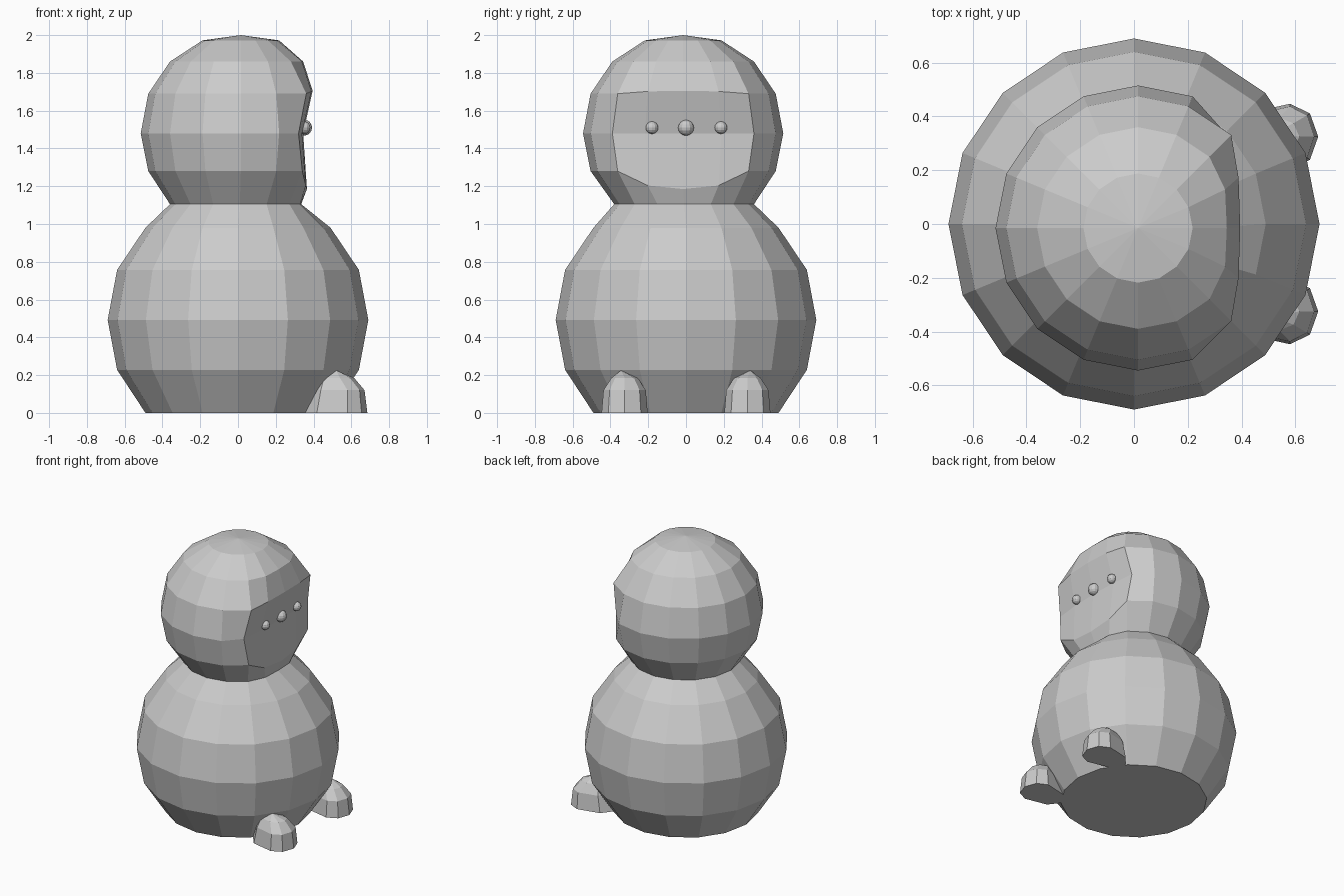
import bpy, bmesh
from math import sin, cos, pi

if "Cube" in bpy.data.objects:
    bpy.data.objects.remove(bpy.data.objects["Cube"])

SEG = 16


def finish(bm, name):
    bmesh.ops.recalc_face_normals(bm, faces=bm.faces)
    mesh = bpy.data.meshes.new(name)
    bm.to_mesh(mesh)
    bm.free()
    obj = bpy.data.objects.new(name, mesh)
    bpy.context.collection.objects.link(obj)
    return obj


def bridge(bm, a, b):
    n = len(a)
    for i in range(n):
        bm.faces.new((a[i], a[(i + 1) % n], b[(i + 1) % n], b[i]))


def fan(bm, loop, point):
    tip = bm.verts.new(point)
    n = len(loop)
    for i in range(n):
        bm.faces.new((loop[i], loop[(i + 1) % n], tip))


def ring(bm, r, z, cx=0.0, cy=0.0, limit=9.0, drop=0.0):
    # limit flattens the +x side; drop lowers the flattened middle
    verts = []
    for i in range(SEG):
        a = 2 * pi * i / SEG
        x, y, h = cx + r * cos(a), cy + r * sin(a), z
        if cos(a) > 0.6:
            bulge = 0.025 * (1 - cos(a)) / 0.3
            x = min(x, limit - bulge)
        if cos(a) > 0.9:
            h -= drop * (1 if cos(a) > 0.99 else 0.8)
        verts.append(bm.verts.new((x, y, h)))
    return verts


NECK = dict(r=0.37, z=1.105, cx=0.01, cy=-0.01, limit=0.335)

# Body: round, cut flat at the ground
bm = bmesh.new()
loops = [ring(bm, r, z) for r, z in
         ((0.49, 0), (0.64, 0.228), (0.69, 0.492), (0.64, 0.757), (0.49, 0.98))]
loops.append(ring(bm, **NECK))
for a, b in zip(loops, loops[1:]):
    bridge(bm, a, b)
bm.faces.new(loops[0])
finish(bm, "body")

# Head: round, with a flattened face towards +x
bm = bmesh.new()
loops = [ring(bm, **NECK)]
for r, z, limit, drop in ((0.49, 1.28, 0.365, 0.095), (0.53, 1.48, 0.345, 0),
                          (0.49, 1.69, 0.395, -0.015), (0.375, 1.86, 0.345, 0),
                          (0.203, 1.972, 0.22, 0)):
    loops.append(ring(bm, r, z, 0.015, -0.015, limit, drop))
for a, b in zip(loops, loops[1:]):
    bridge(bm, a, b)
fan(bm, loops[-1], (0.015, -0.015, 2.0))
finish(bm, "head")

# Eyes and nose bead in one row
for name, y, r in (("eye_right", -0.18, 0.033), ("nose", 0.0, 0.042),
                   ("eye_left", 0.185, 0.033)):
    bm = bmesh.new()
    bmesh.ops.create_uvsphere(bm, u_segments=12, v_segments=8, radius=r)
    bmesh.ops.translate(bm, verts=bm.verts, vec=(0.35, y, 1.51))
    finish(bm, name)

# Feet: domed toes stretched back under the body
for name, cy in (("foot_right", -0.325), ("foot_left", 0.325)):
    bm = bmesh.new()
    loops = []
    for w, front, back, z in ((0.122, 0.685, 0.35, 0), (0.112, 0.67, 0.38, 0.12),
                              (0.07, 0.615, 0.42, 0.185)):
        loop = []
        for i in range(8):
            a = 2 * pi * i / 8
            mid = 0.58 if z < 0.15 else 0.54
            reach = front - mid if cos(a) > 0 else mid - back
            loop.append(bm.verts.new((mid + reach * cos(a), cy + w * sin(a), z)))
        loops.append(loop)
    bridge(bm, loops[0], loops[1])
    bridge(bm, loops[1], loops[2])
    fan(bm, loops[2], (0.52, cy + (0.015 if cy > 0 else -0.02), 0.225))
    bm.faces.new(loops[0])
    finish(bm, name)
